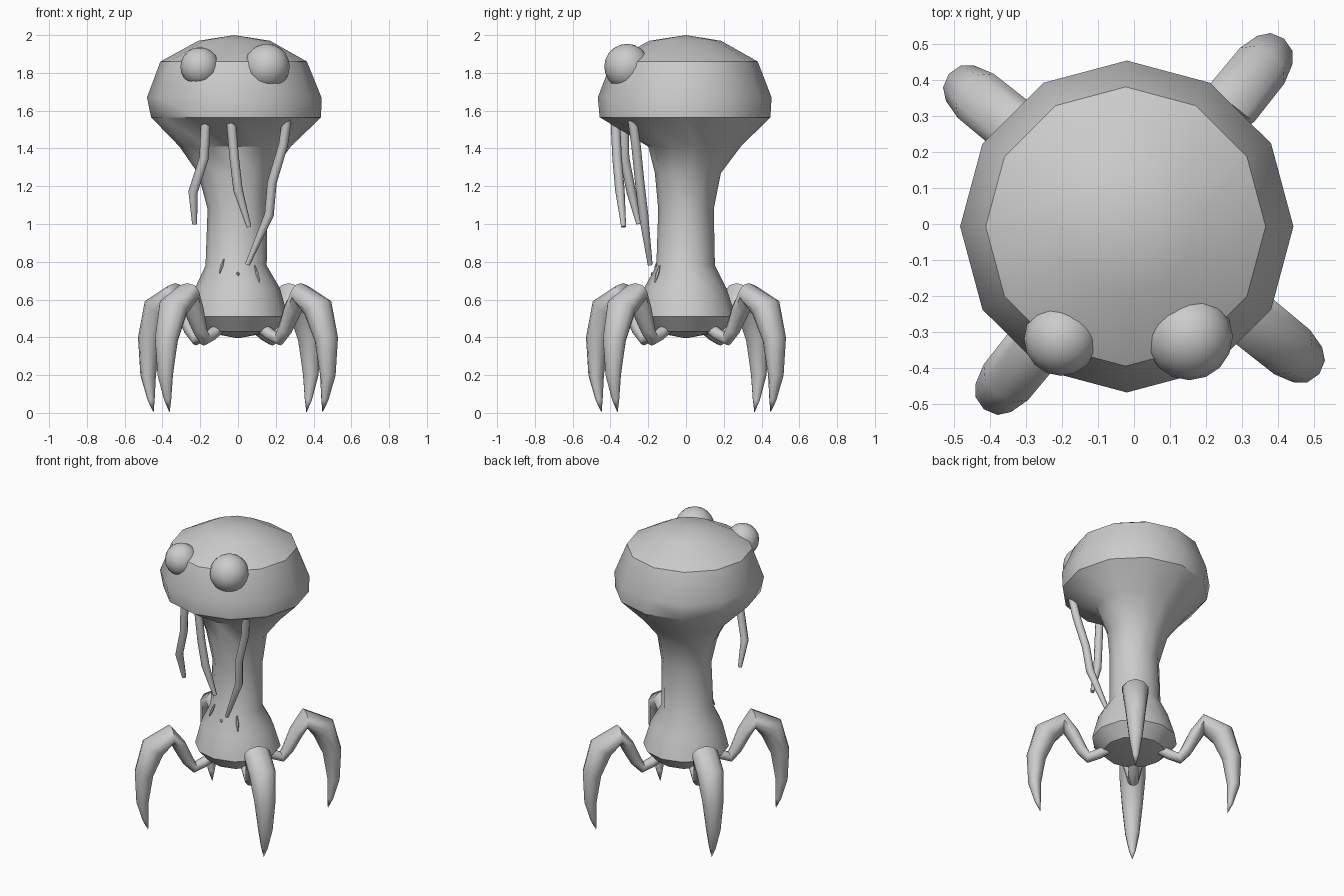
import bpy, bmesh
from math import sin, cos, pi, radians
from mathutils import Vector, Matrix

if "Cube" in bpy.data.objects:
    bpy.data.objects.remove(bpy.data.objects["Cube"])


def finish(name, bm, angle=36):
    bmesh.ops.recalc_face_normals(bm, faces=bm.faces)
    me = bpy.data.meshes.new(name)
    bm.to_mesh(me)
    bm.free()
    ob = bpy.data.objects.new(name, me)
    bpy.context.collection.objects.link(ob)
    bpy.ops.object.select_all(action='DESELECT')
    ob.select_set(True)
    bpy.context.view_layer.objects.active = ob
    bpy.ops.object.shade_smooth_by_angle(angle=radians(angle))
    return ob


def loft(bm, rings, start=None, end=None):
    """Bridge rings of points; close with an apex point or a flat cap."""
    loops = [[bm.verts.new(p) for p in ring] for ring in rings]
    n = len(loops[0])
    for a, b in zip(loops, loops[1:]):
        for i in range(n):
            j = (i + 1) % n
            bm.faces.new((a[i], a[j], b[j], b[i]))
    for loop, apex in ((loops[0], start), (loops[-1], end)):
        if apex is None:
            bm.faces.new(loop)
        else:
            tip = bm.verts.new(apex)
            for i in range(n):
                bm.faces.new((loop[i], loop[(i + 1) % n], tip))


def tube_rings(path, sizes, sides, side_dir):
    """Elliptical sections along a path; sizes = (in-plane, sideways) radii."""
    pts = [Vector(p) for p in path]
    rings = []
    for i, p in enumerate(pts):
        t = (pts[min(i + 1, len(pts) - 1)] - pts[max(i - 1, 0)]).normalized()
        s = (side_dir - t * side_dir.dot(t)).normalized()
        u = t.cross(s)
        ru, rs = sizes[i]
        rings.append([p + u * ru * cos(2 * pi * k / sides) + s * rs * sin(2 * pi * k / sides)
                      for k in range(sides)])
    return rings


# Head, neck and foot bulb: z, centre x, centre y, radius x, radius y
profile = [
    (1.97, -0.02, -0.005, 0.19, 0.19),
    (1.86, -0.023, -0.007, 0.388, 0.387),
    (1.67, -0.02, -0.007, 0.462, 0.46),
    (1.565, -0.01, -0.005, 0.45, 0.452),
    (1.41, -0.015, 0.045, 0.295, 0.245),
    (1.27, -0.018, 0.01, 0.195, 0.175),
    (1.08, -0.003, 0.0, 0.158, 0.147),
    (0.78, -0.01, -0.002, 0.162, 0.155),
    (0.66, -0.003, -0.004, 0.225, 0.218),
    (0.51, -0.002, 0.002, 0.265, 0.262),
    (0.43, 0.0, 0.0, 0.19, 0.19),
]
bm = bmesh.new()
loft(bm, [[(cx + rx * cos(k * pi / 6), cy + ry * sin(k * pi / 6), z) for k in range(12)]
          for z, cx, cy, rx, ry in profile], (-0.02, 0, 2.0), (0, 0, 0.395))
finish("body", bm)

# Bulging eyes of unequal size
for name, centre, r in (("left_eye", (-0.202, -0.318, 1.833), 0.103),
                        ("right_eye", (0.153, -0.312, 1.833), 0.121)):
    bm = bmesh.new()
    bmesh.ops.create_uvsphere(bm, u_segments=16, v_segments=10, radius=r,
                              matrix=Matrix.Translation(centre))
    finish(name, bm)

# Tentacles hanging from the front underside of the head
tentacles = {
    "left_tentacle": [(-0.17, -0.33, 1.56), (-0.18, -0.325, 1.35),
                      (-0.238, -0.29, 1.17), (-0.23, -0.25, 1.0)],
    "middle_tentacle": [(-0.038, -0.375, 1.56), (-0.02, -0.365, 1.35),
                        (0.0, -0.35, 1.18), (0.058, -0.33, 0.985)],
    "right_tentacle": [(0.26, -0.285, 1.56), (0.24, -0.265, 1.42), (0.18, -0.245, 1.22),
                       (0.165, -0.225, 1.05), (0.05, -0.19, 0.785)],
}
for name, path in tentacles.items():
    bm = bmesh.new()
    sizes = [(0.025, 0.025)] * (len(path) - 1) + [(0.013, 0.013)]
    loft(bm, tube_rings(path, sizes, 8, Vector((1, 0, 0))))
    finish(name, bm, 50)

# Small slivers on the front of the foot bulb
for i, (a, b) in enumerate((((-0.098, -0.168, 0.74), (-0.075, -0.143, 0.815)),
                            ((-0.004, -0.183, 0.743), (0.006, -0.173, 0.725)),
                            ((0.115, -0.165, 0.69), (0.09, -0.14, 0.78)))):
    bm = bmesh.new()
    mid = (Vector(a) + Vector(b)) / 2
    loft(bm, tube_rings([a, mid, b], [(0.004, 0.004), (0.01, 0.009), (0.004, 0.004)],
                        6, Vector((1, 0, 0))))
    finish(f"sliver_{i + 1}", bm)

# Clawed legs: distance out, height, in-plane radius, sideways radius
leg = [
    (0.15, 0.455, 0.03, 0.03),
    (0.22, 0.415, 0.032, 0.033),
    (0.28, 0.39, 0.034, 0.036),
    (0.32, 0.44, 0.036, 0.042),
    (0.375, 0.55, 0.042, 0.062),
    (0.43, 0.63, 0.057, 0.085),
    (0.545, 0.555, 0.077, 0.083),
    (0.602, 0.39, 0.06, 0.066),
    (0.612, 0.20, 0.039, 0.045),
    (0.592, 0.07, 0.018, 0.021),
]
for i, name in enumerate(("front_right_leg", "back_right_leg", "back_left_leg", "front_left_leg")):
    a = radians(-39 + 90 * i)
    out, side = Vector((cos(a), sin(a), 0)), Vector((-sin(a), cos(a), 0))
    path = [out * r + Vector((0, 0, z)) for r, z, _, _ in leg]
    bm = bmesh.new()
    loft(bm, tube_rings(path, [q[2:] for q in leg], 10, side), path[0], out * 0.575)
    finish(name, bm, 50)
